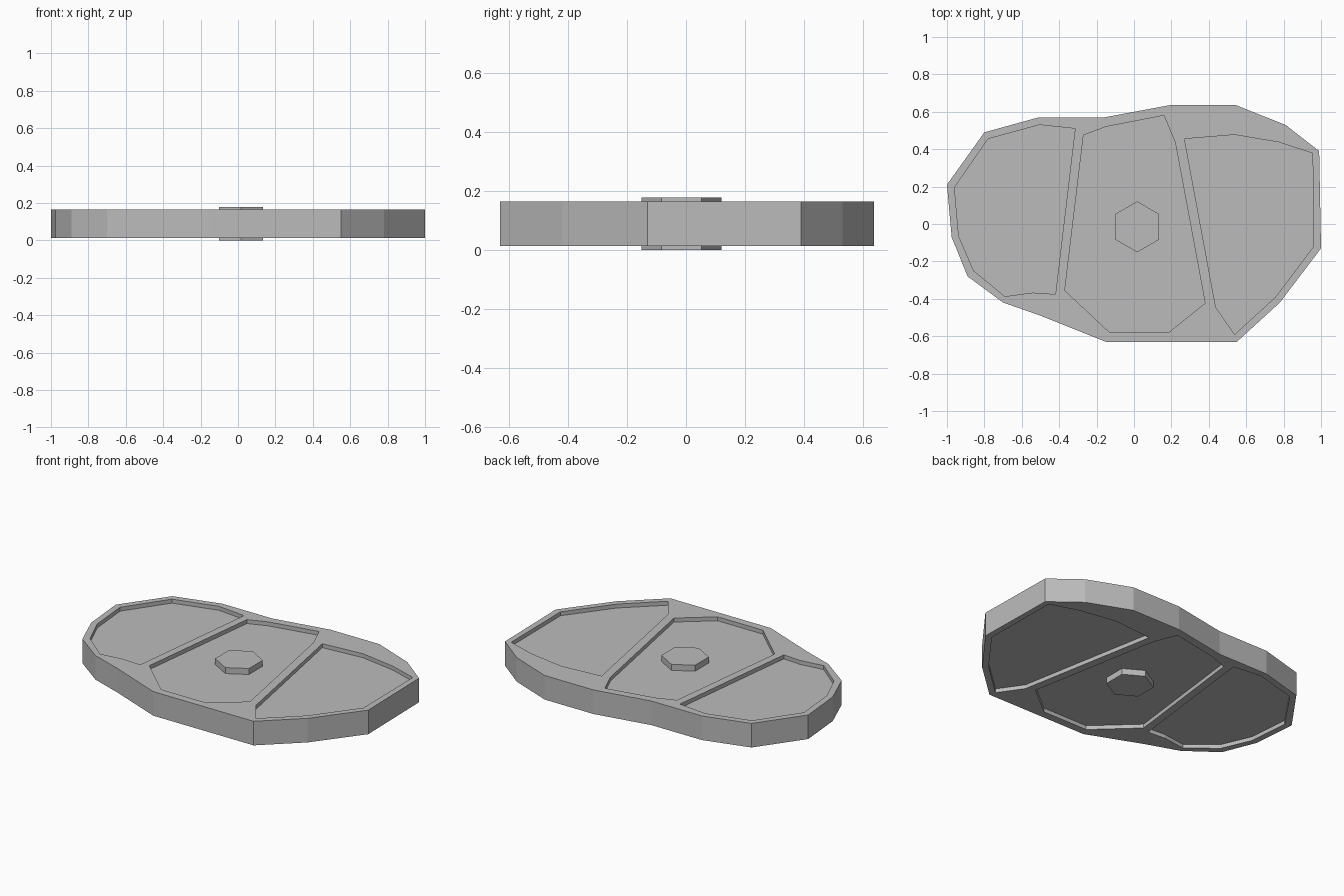
import bpy
import bmesh
from math import cos, sin, radians

default_cube = bpy.data.objects.get("Cube")
if default_cube:
    bpy.data.objects.remove(default_cube, do_unlink=True)

# Heights of the layers
TOTAL_HEIGHT = 0.178
BODY_BOTTOM, BODY_TOP = 0.013, 0.165
POCKET_DEPTH = 0.025

# One plain grey material
grey = bpy.data.materials.new("plain grey")
grey.use_nodes = True
colour = (0.5, 0.5, 0.5, 1.0)
grey.diffuse_color = colour
grey.node_tree.nodes["Principled BSDF"].inputs["Base Color"].default_value = colour


def prism(name, outline, bottom, top):
    """Extrude a flat outline straight up between two heights."""
    bm = bmesh.new()
    base = bm.faces.new([bm.verts.new((x, y, bottom)) for x, y in outline])
    extruded = bmesh.ops.extrude_face_region(bm, geom=[base], use_keep_orig=True)
    raised = [item for item in extruded["geom"] if isinstance(item, bmesh.types.BMVert)]
    bmesh.ops.translate(bm, verts=raised, vec=(0, 0, top - bottom))
    bmesh.ops.recalc_face_normals(bm, faces=bm.faces)
    mesh = bpy.data.meshes.new(name)
    bm.to_mesh(mesh)
    bm.free()
    mesh.materials.append(grey)
    part = bpy.data.objects.new(name, mesh)
    bpy.context.collection.objects.link(part)
    return part


# Faceted plate outline
body_outline = [
    (-1, .21), (-.8, .49), (-.51, .57), (-.16, .57), (.2, .637), (.54, .637),
    (.81, .53), (.99, .39), (1, -.13), (.78, -.42), (.55, -.63), (-.15, -.63),
    (-.5, -.49), (-.7, -.42), (-.89, -.28), (-.975, -.07),
]
body = prism("plate_body", body_outline, BODY_BOTTOM, BODY_TOP)

# Three shallow pockets, repeated on the top and the underside
pockets = {
    "right_pocket": [
        (-.78, .455), (-.505, .53), (-.315, .51), (-.42, -.375), (-.54, -.367),
        (-.69, -.387), (-.857, -.25), (-.937, -.065), (-.96, .195),
    ],
    "middle_pocket": [
        (-.27, .475), (-.15, .52), (.16, .58), (.22, .437), (.38, -.423),
        (.185, -.58), (-.13, -.58), (-.37, -.355),
    ],
    "left_pocket": [
        (.27, .455), (.538, .477), (.775, .437), (.955, .378), (.96, -.12),
        (.757, -.39), (.538, -.59), (.437, -.445),
    ],
}
pocket_spans = {
    "top": (BODY_TOP - POCKET_DEPTH, TOTAL_HEIGHT),
    "bottom": (0, BODY_BOTTOM + POCKET_DEPTH),
}

cutters = []
for pocket_name, outline in pockets.items():
    for side, (low, high) in pocket_spans.items():
        cutter = prism(f"{side}_{pocket_name}_cutter", outline, low, high)
        cutter.hide_render = True
        cut = body.modifiers.new(f"{side} {pocket_name}", 'BOOLEAN')
        cut.operation = 'DIFFERENCE'
        cut.solver = 'EXACT'
        cut.object = cutter
        cutters.append(cutter)

# Bake the pockets into the plate, then drop the cutters
bpy.context.view_layer.update()
evaluated = body.evaluated_get(bpy.context.evaluated_depsgraph_get())
carved = bpy.data.meshes.new_from_object(evaluated)
body.modifiers.clear()
body.data = carved
for cutter in cutters:
    bpy.data.objects.remove(cutter, do_unlink=True)

# Six-sided hub passing right through the plate
hub_outline = []
for corner in range(6):
    angle = radians(30 + 60 * corner)
    hub_outline.append((.017 + .136 * cos(angle), -.015 + .136 * sin(angle)))
prism("centre_hub", hub_outline, 0, TOTAL_HEIGHT)
